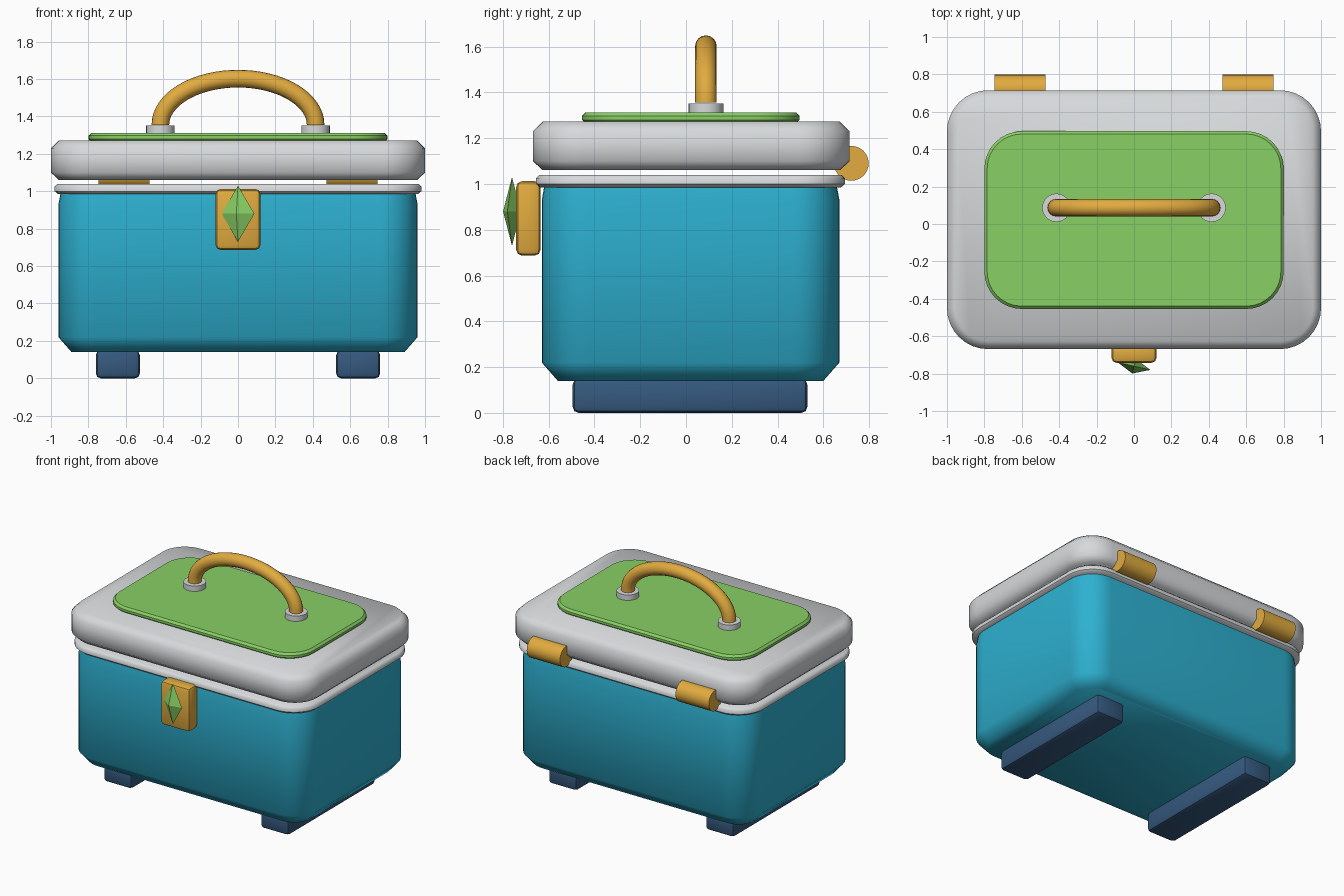
import bpy, bmesh, math
from mathutils import Vector

if "Cube" in bpy.data.objects:
    bpy.data.objects.remove(bpy.data.objects["Cube"])


def material(name, rgb):
    m = bpy.data.materials.new(name)
    m.diffuse_color = (*rgb, 1)
    m.use_nodes = True
    m.node_tree.nodes["Principled BSDF"].inputs["Base Color"].default_value = m.diffuse_color
    return m


TEAL = material("teal", (0.027, 0.44, 0.64))
SILVER = material("silver", (0.68, 0.70, 0.715))
GREEN = material("green", (0.25, 0.63, 0.13))
GOLD = material("gold", (0.76, 0.41, 0.05))
NAVY = material("navy", (0.036, 0.10, 0.21))


def make_object(name, bm, mat, smooth_angle=None):
    bmesh.ops.recalc_face_normals(bm, faces=bm.faces[:])
    me = bpy.data.meshes.new(name)
    bm.to_mesh(me)
    bm.free()
    me.materials.append(mat)
    ob = bpy.data.objects.new(name, me)
    bpy.context.collection.objects.link(ob)
    if smooth_angle:
        bpy.ops.object.select_all(action='DESELECT')
        ob.select_set(True)
        bpy.context.view_layer.objects.active = ob
        bpy.ops.object.shade_smooth_by_angle(angle=math.radians(smooth_angle))
    return ob


def loft(name, rings, mat, angle):
    """Skin equal-length rings of points and cap both ends."""
    bm = bmesh.new()
    loops = [[bm.verts.new(p) for p in ring] for ring in rings]
    n = len(loops[0])
    for a, b in zip(loops, loops[1:]):
        for i in range(n):
            j = (i + 1) % n
            bm.faces.new((a[i], a[j], b[j], b[i]))
    bm.faces.new(loops[0])
    bm.faces.new(loops[-1])
    return make_object(name, bm, mat, angle)


def rounded_slab(name, half_x, half_y, centre_y, radius, profile, mat, angle):
    """Rounded rectangle lofted through (inset, z) profile points."""
    rings = []
    for inset, z in profile:
        r = radius - inset
        ring = []
        for q, (sx, sy) in enumerate(((1, 1), (-1, 1), (-1, -1), (1, -1))):
            for k in range(9):
                t = math.radians(90 * q + 90 * k / 8)
                ring.append((sx * (half_x - radius) + r * math.cos(t),
                             centre_y + sy * (half_y - radius) + r * math.sin(t), z))
        rings.append(ring)
    return loft(name, rings, mat, angle)


def bevel_box(name, low, high, bevel, mat):
    bm = bmesh.new()
    bmesh.ops.create_cube(bm, size=1)
    lo, hi = Vector(low), Vector(high)
    for v in bm.verts:
        v.co = Vector((v.co[i] * (hi[i] - lo[i]) + (lo[i] + hi[i]) / 2 for i in range(3)))
    bmesh.ops.bevel(bm, geom=bm.edges[:], offset=bevel, segments=2, profile=0.5, affect='EDGES')
    return make_object(name, bm, mat, 30)


def cylinder(name, start, end, radius, mat, sides=24):
    start, end = Vector(start), Vector(end)
    rot = (end - start).to_track_quat('Z', 'Y')
    circle = [rot @ Vector((radius * math.cos(2 * math.pi * i / sides),
                            radius * math.sin(2 * math.pi * i / sides), 0)) for i in range(sides)]
    return loft(name, [[p + c for p in circle] for c in (start, end)], mat, 40)


# Case body with chamfered bottom, rim, lid and lid panel
rounded_slab("case_body", 0.96, 0.65, 0.02, 0.20,
             [(0.07, 0.14), (0.0, 0.22), (0.0, 0.93), (0.012, 0.995)], TEAL, 50)
rounded_slab("case_rim", 0.98, 0.675, 0.02, 0.21,
             [(0.018, 0.985), (0.0, 1.0), (0.0, 1.025), (0.015, 1.04)], SILVER, 50)
rounded_slab("lid", 1.0, 0.692, 0.023, 0.22,
             [(0.042, 1.06), (0.0, 1.10), (0.0, 1.23), (0.042, 1.272)], SILVER, 50)
rounded_slab("lid_panel", 0.80, 0.475, 0.021, 0.20,
             [(0.012, 1.268), (0.0, 1.28), (0.0, 1.297), (0.015, 1.312)], GREEN, 40)

# Paired feet, hinges and handle sockets
for side, s in (("left", -1), ("right", 1)):
    x0, x1 = sorted((s * 0.525, s * 0.76))
    bevel_box("foot_" + side, (x0, -0.495, 0), (x1, 0.53, 0.15), 0.026, NAVY)
    cylinder("hinge_" + side, (s * 0.473, 0.722, 1.09), (s * 0.745, 0.722, 1.09), 0.076, GOLD)
    cylinder("handle_socket_" + side, (s * 0.415, 0.087, 1.305), (s * 0.415, 0.087, 1.352),
             0.076, SILVER)

# Arched carrying handle: round tube swept along half an ellipse
tube, rings = 0.047, []
for i in range(33):
    t = math.pi * i / 32
    centre = Vector((0.415 * math.cos(t), 0.087, 1.355 + 0.247 * math.sin(t)))
    normal = Vector((0.247 * math.cos(t), 0, 0.415 * math.sin(t))).normalized()
    rings.append([centre + tube * (normal * math.cos(a) + Vector((0, 1, 0)) * math.sin(a))
                  for a in (2 * math.pi * k / 16 for k in range(16))])
loft("handle", rings, GOLD, 50)

# Front latch plate
bevel_box("latch", (-0.12, -0.742, 0.687), (0.12, -0.635, 1.012), 0.026, GOLD)

# Faceted gem: slightly turned four-sided double pyramid
bm = bmesh.new()
turn = math.radians(-13)
waist = []
for x, y in ((0.09, 0), (0, 0.04), (-0.09, 0), (0, -0.04)):
    waist.append(bm.verts.new((x * math.cos(turn) - y * math.sin(turn),
                               -0.76 + x * math.sin(turn) + y * math.cos(turn), 0.88)))
for z in (0.73, 1.03):
    tip = bm.verts.new((0, -0.76, z))
    for i in range(4):
        bm.faces.new((waist[i], waist[(i + 1) % 4], tip))
make_object("latch_gem", bm, GREEN)
